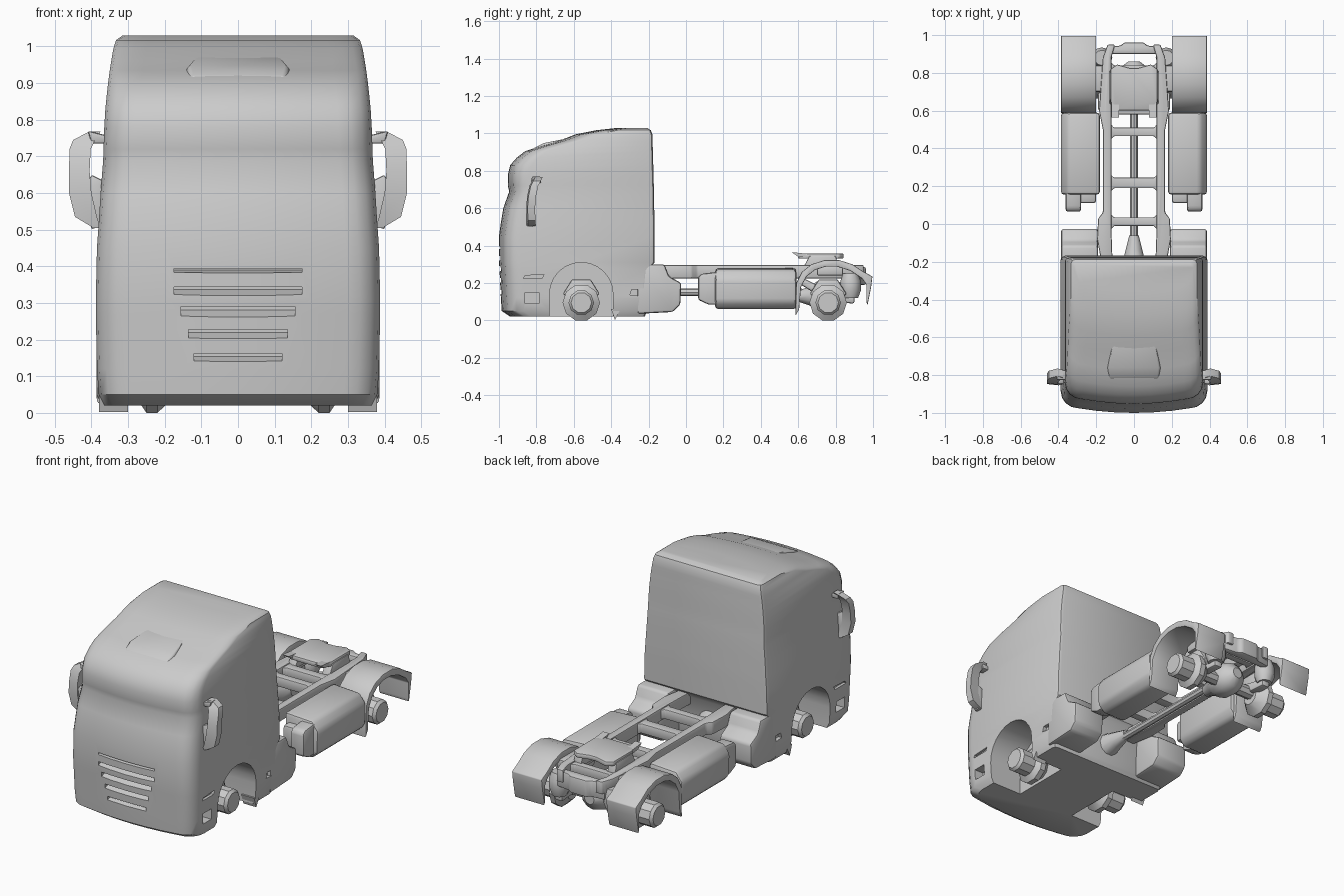
import bpy, bmesh, math
from mathutils import Vector


def make(name, bm, bevel=0.0, mirror=False, angle=35, cutters=None):
    """Turn a bmesh into a finished, smooth-by-angle object."""
    bmesh.ops.recalc_face_normals(bm, faces=bm.faces[:])
    me = bpy.data.meshes.new(name)
    bm.to_mesh(me)
    bm.free()
    ob = bpy.data.objects.new(name, me)
    bpy.context.collection.objects.link(ob)
    if bevel:
        m = ob.modifiers.new("bevel", 'BEVEL')
        m.width, m.segments, m.limit_method = bevel, 2, 'ANGLE'
        m.angle_limit = math.radians(30)
    if mirror:
        m = ob.modifiers.new("mirror", 'MIRROR')
        m.use_mirror_merge = False
    for c in cutters or []:
        m = ob.modifiers.new("cut", 'BOOLEAN')
        m.operation, m.object, m.solver = 'DIFFERENCE', c, 'EXACT'
    if ob.modifiers:
        dg = bpy.context.evaluated_depsgraph_get()
        new = bpy.data.meshes.new_from_object(ob.evaluated_get(dg))
        ob.modifiers.clear()
        ob.data = new
    bpy.ops.object.select_all(action='DESELECT')
    ob.select_set(True)
    bpy.context.view_layer.objects.active = ob
    bpy.ops.object.shade_smooth_by_angle(angle=math.radians(angle))
    return ob


def loft(bm, rings):
    """Skin a list of equal-length rings and cap both ends."""
    vs = [[bm.verts.new(p) for p in r] for r in rings]
    n = len(vs[0])
    for a, b in zip(vs, vs[1:]):
        for i in range(n):
            bm.faces.new((a[i], a[(i + 1) % n], b[(i + 1) % n], b[i]))
    bm.faces.new(vs[0])
    bm.faces.new(vs[-1])


def place(axis, p, d):
    return {'x': (d, p[0], p[1]), 'y': (p[0], d, p[1]), 'z': (p[0], p[1], d)}[axis]


def prism(bm, axis, pts, a, b):
    loft(bm, [[place(axis, p, d) for p in pts] for d in (a, b)])


def prism_part(name, axis, pts, a, b, **kw):
    bm = bmesh.new()
    prism(bm, axis, pts, a, b)
    return make(name, bm, **kw)


def rect(u0, u1, v0, v1):
    return [(u0, v0), (u1, v0), (u1, v1), (u0, v1)]


def box(name, x, y, z, **kw):
    return prism_part(name, 'z', rect(*x, *y), *z, **kw)


def turned(name, axis, c, steps, sides=12, **kw):
    """Round part along an axis; steps are (distance, radius)."""
    bm = bmesh.new()
    ts = [math.tau * i / sides for i in range(sides)]
    loft(bm, [[place(axis, (c[0] + r * math.cos(t), c[1] + r * math.sin(t)), d)
               for t in ts] for d, r in steps])
    return make(name, bm, **kw)


# Cab shell: horizontal sections with bowed front and rounded corners
def cab_ring(z, w, yf, yb, r=0.09, bow=0.025, rb=0.02):
    half = [(w - r) * k / 3 for k in range(1, 4)]
    half = [(x, yf + bow * (x / (w - r)) ** 2) for x in half]
    for k in range(1, 5):
        t = math.pi / 2 * k / 4
        half.append((w - r + r * math.sin(t), yf + bow + r * (1 - math.cos(t))))
    half += [(w, yb - rb), (w - rb * 0.3, yb - rb * 0.3), (w - rb, yb)]
    pts = [(0, yf)] + half + [(-x, y) for x, y in reversed(half)]
    return [(x, y, z) for x, y in pts]


sections = [
    (0.02, 0.365, -0.94, -0.22), (0.05, 0.38, -0.985, -0.21), (0.12, 0.385, -0.99, -0.21),
    (0.27, 0.388, -0.997, -0.2), (0.31, 0.388, -1.0, -0.168), (0.45, 0.385, -1.0, -0.168),
    (0.52, 0.38, -0.99, -0.168), (0.60, 0.375, -0.977, -0.17), (0.69, 0.368, -0.945, -0.17),
    (0.72, 0.367, -0.953, -0.172), (0.78, 0.365, -0.952, -0.174), (0.83, 0.362, -0.94, -0.175),
    (0.87, 0.358, -0.905, -0.176), (0.905, 0.354, -0.86, -0.177), (0.935, 0.35, -0.77, -0.178),
    (0.96, 0.346, -0.68, -0.178), (0.995, 0.34, -0.59, -0.18), (1.017, 0.333, -0.48, -0.188),
    (1.03, 0.315, -0.36, -0.21)]

# Cutters: wheel arches, grille slots, lamp and step recesses
cut = bmesh.new()
arch = [(-0.56 + 0.17 * math.cos(math.pi * k / 12), 0.14 + 0.17 * math.sin(math.pi * k / 12))
        for k in range(13)] + [(-0.73, -0.1), (-0.39, -0.1)]
for s in (-1, 1):
    prism(cut, 'x', arch, s * 0.18, s * 0.6)
    prism(cut, 'x', rect(-0.86, -0.785, 0.09, 0.15), s * 0.33, s * 0.6)
    prism(cut, 'x', [(-0.87, 0.225), (-0.77, 0.225), (-0.76, 0.245), (-0.86, 0.24)], s * 0.372, s * 0.6)
    prism(cut, 'x', [(-0.3, 0.135), (-0.235, 0.13), (-0.235, 0.165), (-0.29, 0.165)], s * 0.365, s * 0.6)
for z, w, h in ((0.137, 0.12, 0.025), (0.2, 0.135, 0.028), (0.26, 0.155, 0.03),
                (0.32, 0.175, 0.024), (0.382, 0.175, 0.012)):
    prism(cut, 'x', [(-1.1, z), (-1.0, z), (-0.95, z + h * 0.7), (-0.95, z + h), (-1.1, z + h)], -w, w)
cutter = make("cab_cutter", cut)
cutter.hide_render = True
bm = bmesh.new()
loft(bm, [cab_ring(*s) for s in sections])
make("cab_shell", bm, cutters=[cutter])
bpy.data.objects.remove(cutter)

# Low air scoop on the roof
bm = bmesh.new()
loft(bm, [[(-w, y, 0.88), (w, y, 0.88), (w * 0.85, y, z), (-w * 0.85, y, z)]
          for y, w, z in ((-0.82, 0.15, 0.918), (-0.76, 0.16, 0.948), (-0.66, 0.14, 0.968), (-0.58, 0.11, 0.985))])
make("roof_scoop", bm, bevel=0.008)

# Mirrors: pod with upper and lower arms, curved in side view
bm = bmesh.new()
loft(bm, [[(xi, y - 0.022, z), (xo, y - 0.015, z), (xo, y + 0.025, z), (xi, y + 0.018, z)]
          for z, xi, xo, y in ((0.505, 0.375, 0.395, -0.83), (0.535, 0.385, 0.445, -0.83),
                               (0.6, 0.40, 0.461, -0.832), (0.66, 0.405, 0.461, -0.828),
                               (0.72, 0.402, 0.46, -0.815), (0.745, 0.39, 0.45, -0.802),
                               (0.768, 0.375, 0.405, -0.79))])
make("mirror_pod", bm, mirror=True, angle=40)
prism_part("mirror_upper_arm", 'y', [(0.35, 0.735), (0.4, 0.735), (0.41, 0.77), (0.35, 0.755)],
           -0.825, -0.775, bevel=0.006, mirror=True)
prism_part("mirror_inner_arm", 'y', [(0.36, 0.52), (0.4, 0.5), (0.415, 0.62), (0.40, 0.65), (0.36, 0.63)],
           -0.845, -0.815, bevel=0.006, mirror=True)

# Step boxes behind the front wheels
prism_part("step_box", 'x', [(-0.26, 0.035), (-0.07, 0.045), (-0.03, 0.085), (-0.025, 0.2),
                             (-0.09, 0.235), (-0.115, 0.3), (-0.26, 0.3)],
           0.19, 0.386, bevel=0.014, mirror=True)
prism_part("arch_lower_tip", 'x', [(-0.40, 0.06), (-0.38, 0.002), (-0.35, 0.06)], 0.3, 0.38, mirror=True)

# Frame rails, following a slight outward kink at the cab
rail = [(0.155, -0.3), (0.195, -0.08), (0.19, 0.03), (0.165, 0.06), (0.165, 0.5), (0.185, 0.6),
        (0.165, 0.88), (0.14, 0.95), (0.1, 0.95), (0.12, 0.88), (0.12, -0.02), (0.11, -0.3)]
prism_part("frame_rail", 'z', rail, 0.225, 0.297, bevel=0.008, mirror=True)

# Cross members with rounded openings between them
for i, (y0, y1) in enumerate(((-0.01, 0.035), (0.19, 0.245), (0.465, 0.51), (0.58, 0.63), (0.8, 0.84))):
    f = 0.025
    pts = [(-0.13, y0 - f), (-0.13 + f, y0), (0.13 - f, y0), (0.13, y0 - f),
           (0.13, y1 + f), (0.13 - f, y1), (f - 0.13, y1), (-0.13, y1 + f)]
    prism_part(f"cross_member_{i + 1}", 'z', pts, 0.235, 0.29, bevel=0.005)
prism_part("tail_member", 'z', [(-0.15, 0.9), (0.15, 0.9), (0.15, 0.935), (0.07, 0.945),
                                (0.05, 0.962), (-0.05, 0.962), (-0.07, 0.945), (-0.15, 0.935)],
           0.19, 0.285, bevel=0.01)

# Coupling plate with angled sides and a rear notch
prism_part("coupling_plate", 'z', [(-0.125, 0.65), (-0.1, 0.6), (0.1, 0.6), (0.125, 0.65), (0.125, 0.82),
                                   (0.09, 0.845), (0.02, 0.825), (-0.02, 0.825), (-0.09, 0.845), (-0.125, 0.82)],
           0.33, 0.358, bevel=0.008)
prism_part("coupling_pedestal", 'x', [(0.62, 0.27), (0.82, 0.27), (0.8, 0.345), (0.66, 0.345)],
           0.08, 0.13, bevel=0.006, mirror=True)
prism_part("coupling_ramp", 'x', [(0.565, 0.365), (0.66, 0.355), (0.66, 0.335), (0.6, 0.34)],
           0.08, 0.12, mirror=True)

# Side tanks, chamfered and stepped at the front
prism_part("side_tank", 'y', [(0.18, 0.1), (0.21, 0.06), (0.345, 0.06), (0.385, 0.1),
                              (0.387, 0.22), (0.35, 0.272), (0.18, 0.28)],
           0.155, 0.59, bevel=0.018, mirror=True)
prism_part("tank_nose", 'x', [(0.065, 0.11), (0.12, 0.085), (0.22, 0.085), (0.22, 0.265), (0.085, 0.25), (0.065, 0.235)],
           0.28, 0.362, bevel=0.018, mirror=True)
box("tank_front_bracket", (0.2, 0.3), (0.11, 0.2), (0.11, 0.23), bevel=0.015, mirror=True)

# Rear fenders: bent shells with a mud flap at the back
outer = [(0.585, 0.025), (0.59, 0.2), (0.62, 0.26), (0.67, 0.3), (0.74, 0.322), (0.82, 0.322),
         (0.89, 0.3), (0.95, 0.26), (0.997, 0.235), (0.99, 0.18), (0.97, 0.08)]
inner = [(0.965, 0.1), (0.965, 0.19), (0.94, 0.225), (0.88, 0.265), (0.81, 0.287), (0.745, 0.287),
         (0.69, 0.27), (0.645, 0.235), (0.615, 0.18), (0.605, 0.06)]
prism_part("rear_fender", 'x', outer + inner, 0.2, 0.386, bevel=0.007, mirror=True)
box("fender_bracket", (0.15, 0.22), (0.7, 0.84), (0.24, 0.29), bevel=0.01, mirror=True)

# Axles and bare hubs
for name, y in (("front", -0.56), ("rear", 0.76)):
    turned(name + "_axle", 'x', (y, 0.11), [(-0.25, 0.035), (0.25, 0.035)], 8)
    turned(name + "_hub", 'x', (y, 0.095),
           [(0.17, 0.05), (0.22, 0.1), (0.25, 0.1), (0.27, 0.068), (0.35, 0.068), (0.365, 0.055)], 10, mirror=True)
    prism_part(name + "_hub_bracket", 'x', [(y - 0.1, 0.14), (y, 0.09), (y + 0.1, 0.14), (y + 0.05, 0.22), (y - 0.05, 0.22)],
               0.16, 0.23, bevel=0.01, mirror=True)

# Rear suspension: trailing arms and air springs
prism_part("suspension_arm", 'x', [(0.6, 0.2), (0.6, 0.24), (0.76, 0.16), (0.9, 0.13), (0.9, 0.09), (0.76, 0.1)],
           0.14, 0.19, bevel=0.01, mirror=True)
turned("air_spring", 'z', (0.17, 0.88), [(0.12, 0.04), (0.16, 0.055), (0.21, 0.055), (0.25, 0.04)], mirror=True)

# Drive line: shaft, gearbox cone and differential
turned("drive_shaft", 'y', (0, 0.15), [(-0.08, 0.02), (0.62, 0.02)], 8)
turned("gearbox_cone", 'y', (0, 0.16), [(-0.24, 0.07), (-0.14, 0.045), (-0.06, 0.025)], 10)
turned("differential", 'y', (0, 0.13),
       [(0.6, 0.03), (0.66, 0.05), (0.71, 0.085), (0.78, 0.09), (0.83, 0.07), (0.86, 0.03)])
